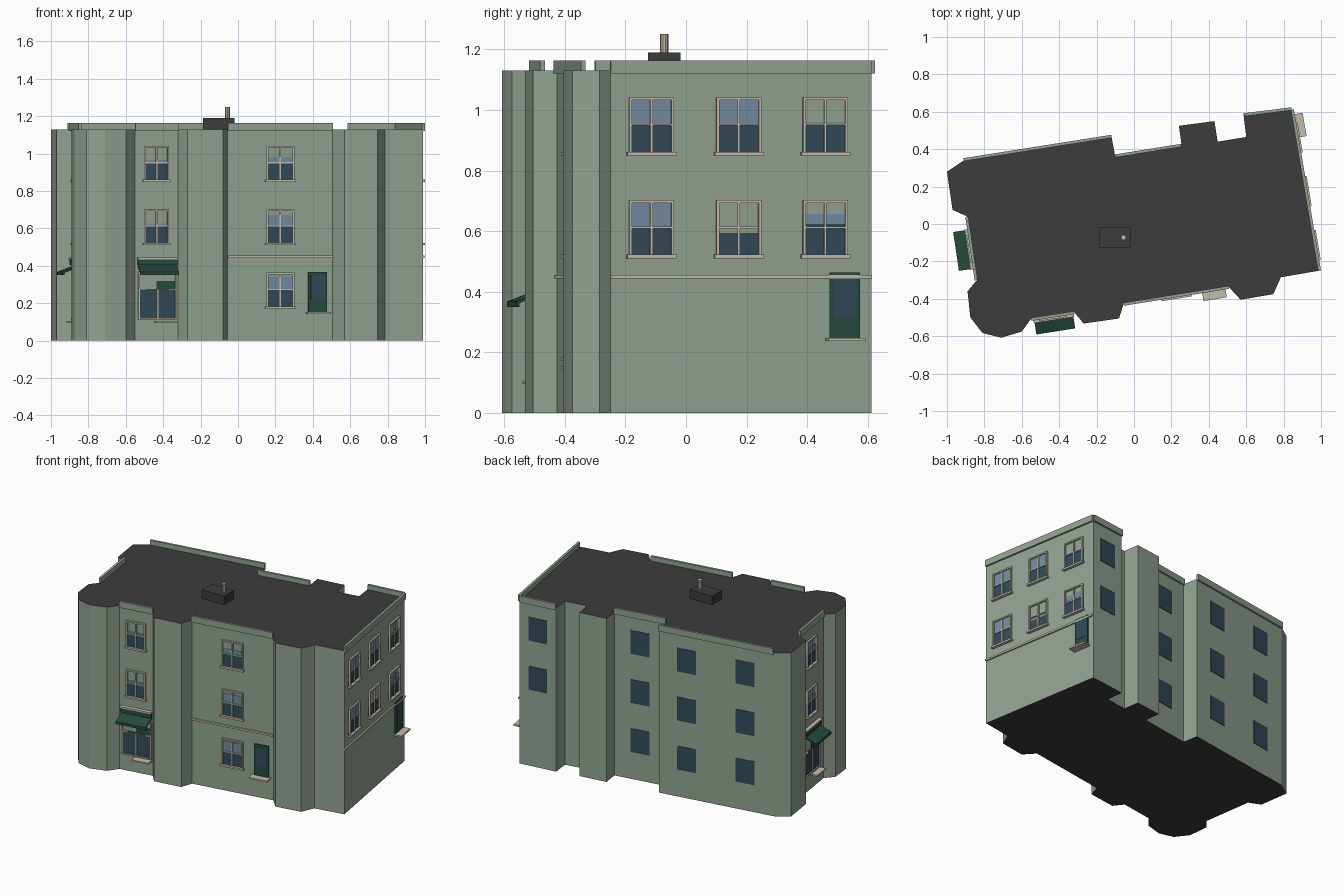
import bpy, bmesh
from mathutils import Vector

if "Cube" in bpy.data.objects:
    bpy.data.objects.remove(bpy.data.objects["Cube"])

def mat(name, r, g, b):
    m = bpy.data.materials.new(name)
    m.diffuse_color = (r, g, b, 1)
    m.use_nodes = True
    m.node_tree.nodes["Principled BSDF"].inputs["Base Color"].default_value = m.diffuse_color
    return m

MATS = [mat("sage wall", .29, .365, .29), mat("dark roof", .045, .045, .045),
        mat("stone trim", .55, .50, .42), mat("dark green", .02, .07, .048),
        mat("dark glass", .034, .066, .098), mat("sky glass", .18, .26, .36)]
WALL, ROOF, TRIM, GREEN, DARK, SKY = range(6)

# footprint, clockwise from the back left corner
P = [Vector(p) for p in [
    (-1, .28), (-.91, .34), (-.12, .465), (-.10, .36), (.255, .417), (.24, .525),
    (.43, .55), (.447, .44), (.60, .465), (.586, .58), (.843, .612), (.988, -.25),
    (.785, -.285), (.745, -.375), (.57, -.405), (.505, -.335), (-.055, -.425),
    (-.08, -.505), (-.27, -.532), (-.32, -.47), (-.55, -.506), (-.60, -.575),
    (-.71, -.608), (-.81, -.583), (-.875, -.50), (-.89, -.36), (-.84, -.30),
    (-.89, .04), (-.97, .075)]]
BACK_L, BACK_M, BACK_R, RIGHT, FRONT, SHOP_F, SHOP_L = 1, 3, 9, 10, 15, 19, 26

def finish(name, bm):
    bmesh.ops.recalc_face_normals(bm, faces=bm.faces)
    me = bpy.data.meshes.new(name)
    bm.to_mesh(me)
    bm.free()
    for m in MATS:
        me.materials.append(m)
    ob = bpy.data.objects.new(name, me)
    bpy.context.collection.objects.link(ob)
    return ob

def edge(i):
    a, b = P[i], P[(i + 1) % len(P)]
    t = (b - a).normalized()
    return a, t, Vector((-t.y, t.x)), (b - a).length

def prism(bm, i, u0, u1, profile, m):
    """Extrude a (depth, height) profile along wall i from u0 to u1."""
    a, t, n, _ = edge(i)
    rings = []
    for u in (u0, u1):
        rings.append([bm.verts.new((*(a + t * u + n * d), z)) for d, z in profile])
    k = len(profile)
    faces = [bm.faces.new(r) for r in rings]
    for j in range(k):
        faces.append(bm.faces.new((rings[0][j], rings[0][(j + 1) % k],
                                   rings[1][(j + 1) % k], rings[1][j])))
    for f in faces:
        f.material_index = m

def box(bm, i, u0, u1, z0, z1, d, m, d0=-.004):
    prism(bm, i, u0, u1, [(d0, z0), (d, z0), (d, z1), (d0, z1)], m)

# main block: walls green, top and bottom dark
bm = bmesh.new()
f = bm.faces.new([bm.verts.new((p.x, p.y, 0)) for p in P])
ex = bmesh.ops.extrude_face_region(bm, geom=[f])
bmesh.ops.translate(bm, vec=(0, 0, 1.13), verts=[v for v in ex["geom"] if isinstance(v, bmesh.types.BMVert)])
bm.normal_update()
for f in bm.faces:
    f.material_index = ROOF if abs(f.normal.z) > .5 else WALL
finish("building_block", bm)

# parapets
bm = bmesh.new()
for i in (BACK_L, BACK_M, BACK_R, RIGHT, FRONT, SHOP_F, SHOP_L):
    box(bm, i, 0, edge(i)[3], 1.12, 1.163, .012, WALL)
finish("parapets", bm)

# belt course
bm = bmesh.new()
for i in (RIGHT, FRONT):
    box(bm, i, 0, edge(i)[3], .443, .455, .01, TRIM)
finish("belt_course", bm)

def window(name, i, u, z, w, shade=0.0, dark=.085):
    """Sash window; shade = height of wall-coloured blind, dark = height of dark glass."""
    bm = bmesh.new()
    h, r = w / 2, .009
    mid, top = z + .098, z + .188
    box(bm, i, u - h, u + h, z + .005, z + dark + .01, .003, DARK)
    if shade < .085:
        box(bm, i, u - h, u + h, z + dark + .01, top - shade, .003, SKY)
    for s in (-1, 1):
        e = u + s * (h - r / 2)
        box(bm, i, e - r / 2, e + r / 2, z, top, .012, TRIM)
    box(bm, i, u - h, u + h, top - r, top, .012, TRIM)
    box(bm, i, u - h - .007, u + h + .007, z - .004, z + .008, .02, TRIM)
    box(bm, i, u - h, u + h, mid - .003, mid + .003, .009, TRIM)
    box(bm, i, u - .004, u + .004, z, top, .009, TRIM)
    finish(name, bm)

LOW, MID, TOP = .175, .514, .853
# right side windows, u runs from back to front
for k, u in enumerate((.155, .445, .737)):
    window(f"right_window_mid_{k}", RIGHT, u, MID, .15, (.045, .088, 0)[k], (.1, .07, .088)[k])
    window(f"right_window_top_{k}", RIGHT, u, TOP, .15, (.082, 0, 0)[k])
# front windows
for z, s in ((LOW, .02), (MID, .03), (TOP, .06)):
    window("front_window", FRONT, .283, z, .15, s)
# windows above both shops
for z in (MID, TOP):
    window("shop_front_window", SHOP_F, .118, z, .135, .075)
    window("shop_left_window", SHOP_L, .172, z, .135, .06)

# flat back windows
bm = bmesh.new()
for i, fracs, zs in ((BACK_L, (.25, .76), (LOW, MID, TOP)),
                     (BACK_M, (.5,), (LOW, MID, TOP)), (BACK_R, (.5,), (MID, TOP))):
    for fr in fracs:
        for z in zs:
            u = fr * edge(i)[3]
            box(bm, i, u - .065, u + .065, z + .012, z + .175, .003, DARK)
finish("back_windows", bm)

# side doors with step
for name, i, u, z in (("right_door", RIGHT, .09, .245), ("front_door", FRONT, .081, .15)):
    bm = bmesh.new()
    box(bm, i, u - .051, u + .051, z, z + .218, .008, GREEN)
    box(bm, i, u - .038, u + .038, z + .07, z + .2, .010, DARK)
    box(bm, i, u - .063, u + .063, z - .008, z + .003, .055, TRIM)
    finish(name, bm)

# shopfronts with sign, cornice and awning
for name, i, u in (("shop_front", SHOP_F, .113), ("shop_left", SHOP_L, .168)):
    bm = bmesh.new()
    box(bm, i, u - .1, u + .1, .12, .275, .006, DARK)
    box(bm, i, u - .1, u + .005, .12, .32, .004, GREEN)
    for e, top in ((-.1, .37), (0, .275), (.1, .37)):
        box(bm, i, u + e - .004, u + e + .004, .115, top, .012, TRIM)
    box(bm, i, u + .06, u + .1, .27, .277, .012, TRIM)
    box(bm, i, u - .1, u - .065, .27, .277, .012, TRIM)
    box(bm, i, u - .104, u + .104, .113, .121, .014, TRIM)
    box(bm, i, u - .105, u + .015, .096, .106, .05, TRIM)
    box(bm, i, u - .107, u + .107, .403, .435, .02, GREEN)
    box(bm, i, u - .109, u + .109, .435, .445, .026, TRIM)
    finish(name, bm)
    bm = bmesh.new()
    prism(bm, i, u - .105, u + .105, [(0, .392), (0, .402), (.088, .368), (.088, .35), (.08, .35), (.08, .362)], GREEN)
    finish(name + "_awning", bm)

# roof stack and vent pipe
def prim(ob, name, m):
    ob.name = name
    ob.data.materials.append(MATS[m])
bpy.ops.mesh.primitive_cube_add(size=1, location=(-.103, -.072, 1.158))
bpy.context.object.scale = (.168, .108, .064)
prim(bpy.context.object, "roof_stack", ROOF)
bpy.ops.mesh.primitive_cylinder_add(vertices=10, radius=.014, depth=.08, location=(-.056, -.072, 1.21))
prim(bpy.context.object, "vent_pipe", TRIM)
